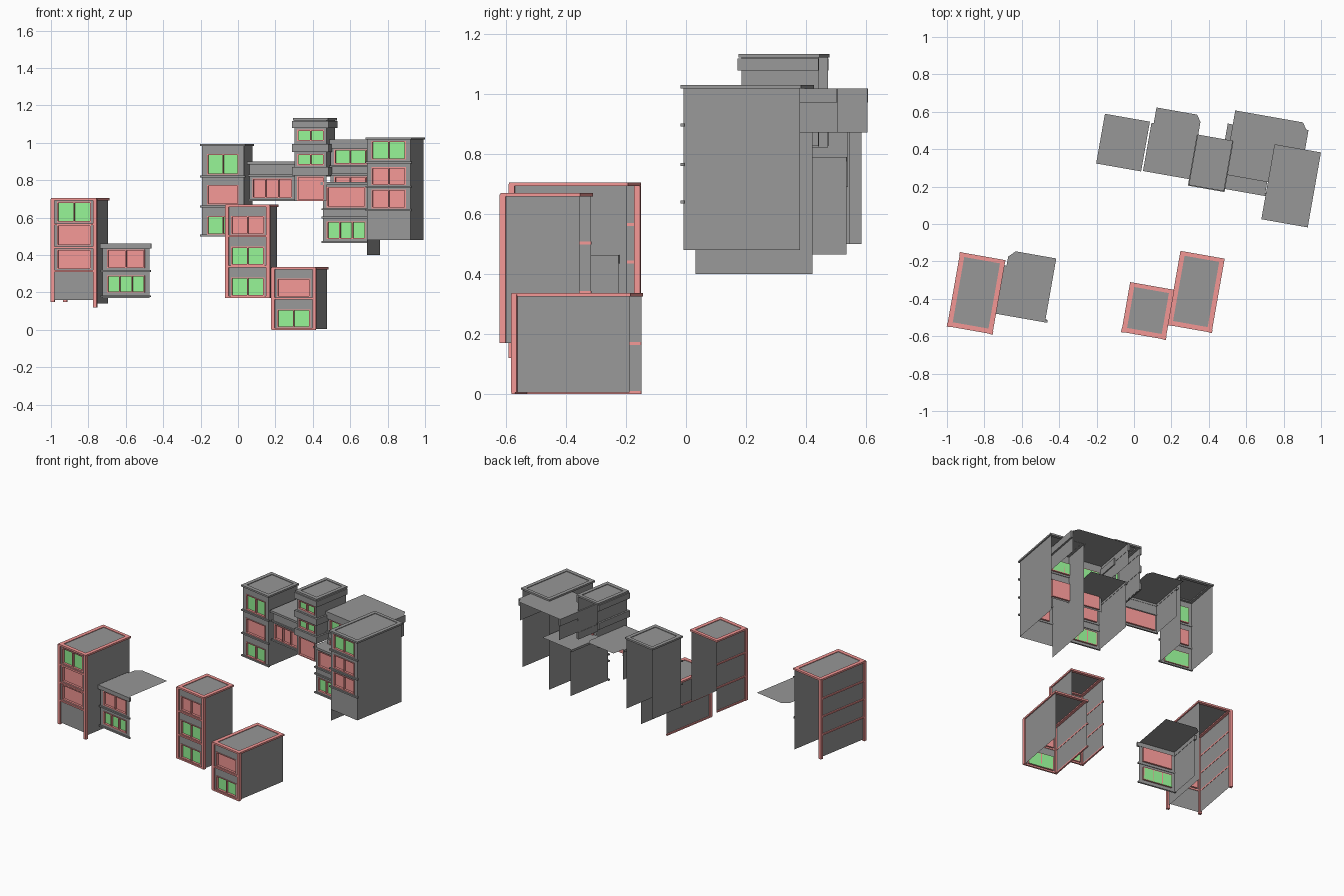
import bpy, bmesh, math
from mathutils import Matrix, Vector

if "Cube" in bpy.data.objects:
    bpy.data.objects.remove(bpy.data.objects["Cube"])


def material(name, rgb):
    m = bpy.data.materials.new(name)
    m.diffuse_color = (*rgb, 1)
    m.use_nodes = True
    m.node_tree.nodes["Principled BSDF"].inputs["Base Color"].default_value = m.diffuse_color
    return m


PINK = material("pink_paint", (0.9, 0.31, 0.30))
GREEN = material("green_glass", (0.30, 0.9, 0.30))
GREY = material("grey_concrete", (0.31, 0.31, 0.31))
TURN = Matrix.Rotation(math.radians(-10), 4, 'Z')


class Part:
    """Collects quads and boxes in a building's own frame (u across, v back, z up)."""

    def __init__(self, name, origin, mat=GREY):
        self.name, self.mat, self.bm = name, mat, bmesh.new()
        self.m = Matrix.Translation((origin[0], origin[1], 0)) @ TURN

    def face(self, pts):
        self.bm.faces.new([self.bm.verts.new(p) for p in pts])

    def front(self, u0, u1, z0, z1, v=0.0):
        self.face([(u0, v, z0), (u1, v, z0), (u1, v, z1), (u0, v, z1)])

    def side(self, u, v0, v1, z0, z1):
        self.face([(u, v0, z0), (u, v1, z0), (u, v1, z1), (u, v0, z1)])

    def box(self, u0, u1, v0, v1, z0, z1):
        size = Vector((u1 - u0, v1 - v0, z1 - z0))
        mid = Vector((u0 + u1, v0 + v1, z0 + z1)) / 2
        bmesh.ops.create_cube(self.bm, size=1,
                              matrix=Matrix.Translation(mid) @ Matrix.Diagonal((*size, 1)))

    def finish(self):
        if not self.bm.verts:
            self.bm.free()
            return
        self.bm.transform(self.m)
        me = bpy.data.meshes.new(self.name)
        self.bm.to_mesh(me)
        self.bm.free()
        me.materials.append(self.mat)
        bpy.context.collection.objects.link(bpy.data.objects.new(self.name, me))


def building(name, origin, w, d, z0, z1, floors, bands, trim=GREY, left=None, right=None,
             rim=True, chamfer=None, fascia=(), posts=(), inset=0.028, ledge=0.008):
    """floors: (bottom, top, glass, panes); left/right: (bottom, top, depth) of side walls."""
    walls = Part(name + "_walls", origin)
    roof = Part(name + "_roof", origin)
    bars = Part(name + "_bands", origin, trim)
    frames = Part(name + "_window_frames", origin, PINK)
    panes = {g: Part(name + "_" + g.name, origin, g) for g in (PINK, GREEN)}

    # front wall: piers beside the windows, spandrels between them
    z = z0
    for a, b, glass, n in sorted(floors, key=lambda f: f[0]):
        walls.front(0, w, z, a)
        walls.front(0, inset, a, b)
        walls.front(w - inset, w, a, b)
        z = b
        # recessed panes, frame and mullions
        panes[glass].front(inset, w - inset, a, b, 0.012)
        t = 0.006
        for zz in (a, b - t):
            frames.box(inset, w - inset, -0.003, 0.012, zz, zz + t)
        for i in range(n + 1):
            u = inset + (w - 2 * inset - t) * i / n
            frames.box(u, u + t, -0.003, 0.012, a + t, b - t)
    walls.front(0, w, z, z1)

    # side walls, open at the back
    for u, s in ((0, left), (w, right)):
        if s:
            walls.side(u, 0, s[2], s[0], s[1])

    # floor bands along the front, and along the left wall of painted blocks
    h = 0.005
    for zb in bands:
        bars.box(-ledge, w + ledge, -ledge, 0.004, zb - h, zb + h)
        if left and trim is PINK and zb >= left[0] - 0.01:
            bars.box(-ledge, 0.002, 0.004, left[2], zb - h, zb + h)

    # tall projecting fascias
    for a, b in fascia:
        e = ledge + 0.004
        bars.box(-e, w + e, -e, 0.002, a, b)
        if left:
            bars.box(-e, 0.002, 0.002, left[2], a, b)
        if right:
            bars.box(w - 0.002, w + e, 0.002, right[2], a, b)

    # corner posts
    for u, v, a in posts:
        bars.box(u - 0.01, u + 0.01, v - 0.01, v + 0.01, a, z1)

    # roof sheet with optional cut back corner, and rim
    back = [(w, d), (0, d)]
    c = 0.035
    if chamfer == 'right':
        back = [(w, d - c), (w - c * 0.7, d), (0, d)]
    elif chamfer == 'left':
        back = [(w, d), (c, d), (0, d - c)]
    roof.face([(u, v, z1) for u, v in [(0, 0), (w, 0)] + back])
    if rim:
        e, k, a, b = ledge, 0.018, z1 - 0.008, z1 + 0.004
        bars.box(-e, w + e, -e, k, a, b)
        bars.box(-e, w + e, d - k, d + 0.004, a, b)
        bars.box(-e, k, k, d - k, a, b)
        bars.box(w - k, w + e, k, d - k, a, b)
    for p in (walls, roof, bars, frames, *panes.values()):
        p.finish()


# front left: tall block and low annex
building("left_tower", (-0.99, -0.54), 0.23, 0.39, 0.16, 0.70,
         [(0.575, 0.685, GREEN, 2), (0.45, 0.56, PINK, 1), (0.325, 0.43, PINK, 1)],
         [0.565, 0.44, 0.315], PINK, (0.16, 0.70, 0.39), (0.14, 0.70, 0.39), inset=0.022,
         posts=[(0, 0, 0.15), (0.23, 0, 0.12), (0, 0.385, 0.15)])
building("left_annex", (-0.725, -0.47), 0.255, 0.335, 0.17, 0.463,
         [(0.33, 0.43, PINK, 2), (0.2, 0.29, GREEN, 3)], [0.315, 0.18], GREY,
         (0.17, 0.46, 0.25), None, rim=False, chamfer='left', fascia=[(0.435, 0.463)], inset=0.025)

# front middle pair
building("middle_tower", (-0.058, -0.57), 0.224, 0.258, 0.17, 0.665,
         [(0.51, 0.61, PINK, 2), (0.345, 0.445, GREEN, 2), (0.18, 0.28, GREEN, 2)],
         [0.502, 0.338, 0.175], PINK, (0.17, 0.665, 0.258), (0.17, 0.665, 0.258), inset=0.022,
         posts=[(0, 0, 0.17), (0.224, 0, 0.17)])
building("middle_low_block", (0.188, -0.533), 0.224, 0.39, 0.005, 0.332,
         [(0.175, 0.275, PINK, 1), (0.013, 0.11, GREEN, 2)],
         [0.168, 0.005], PINK, (0.005, 0.332, 0.39), (0.005, 0.332, 0.39), inset=0.022,
         posts=[(0, 0, 0.005), (0.224, 0, 0.005)])

# back row, left to right
building("rear_left_tower", (-0.193, 0.33), 0.228, 0.258, 0.5, 0.99,
         [(0.83, 0.94, GREEN, 2), (0.67, 0.775, PINK, 1), (0.51, 0.61, GREEN, 2)],
         [0.82, 0.66, 0.505], GREY, (0.5, 0.99, 0.258), (0.5, 0.99, 0.258))
building("rear_link", (0.062, 0.293), 0.245, 0.335, 0.69, 0.9,
         [(0.705, 0.81, PINK, 3)], [0.825, 0.695], GREY,
         (0.69, 0.9, 0.25), None, rim=False, chamfer='right', fascia=[(0.885, 0.9)], inset=0.015)
building("terraced_tower", (0.302, 0.215), 0.175, 0.262, 0.69, 1.128,
         [(1.01, 1.07, GREEN, 2), (0.88, 0.94, GREEN, 2), (0.69, 0.82, PINK, 1)],
         [], GREY, (0.82, 1.128, 0.262), (0.82, 1.128, 0.262), inset=0.015,
         fascia=[(1.078, 1.118), (0.95, 0.995), (0.825, 0.87)])
building("rear_wide_block", (0.495, 0.275), 0.38, 0.335, 0.69, 1.018,
         [(0.885, 0.965, GREEN, 4), (0.7, 0.82, PINK, 4)], [0.875, 0.83], GREY,
         (0.87, 1.018, 0.335), (0.87, 1.018, 0.30), rim=False, chamfer='right',
         fascia=[(0.97, 1.018)], inset=0.02)
building("rear_low_block", (0.455, 0.205), 0.25, 0.335, 0.465, 0.79,
         [(0.655, 0.765, PINK, 1), (0.485, 0.58, GREEN, 3)], [0.645, 0.6, 0.47], GREY,
         (0.465, 0.79, 0.335), None, rim=False, fascia=[(0.775, 0.79)], inset=0.02)
building("right_tower", (0.69, 0.032), 0.236, 0.395, 0.48, 1.025,
         [(0.91, 1.01, GREEN, 2), (0.775, 0.87, PINK, 2), (0.65, 0.75, PINK, 2)],
         [0.895, 0.765, 0.64], GREY, (0.4, 1.025, 0.395), (0.48, 1.025, 0.395), inset=0.025)
